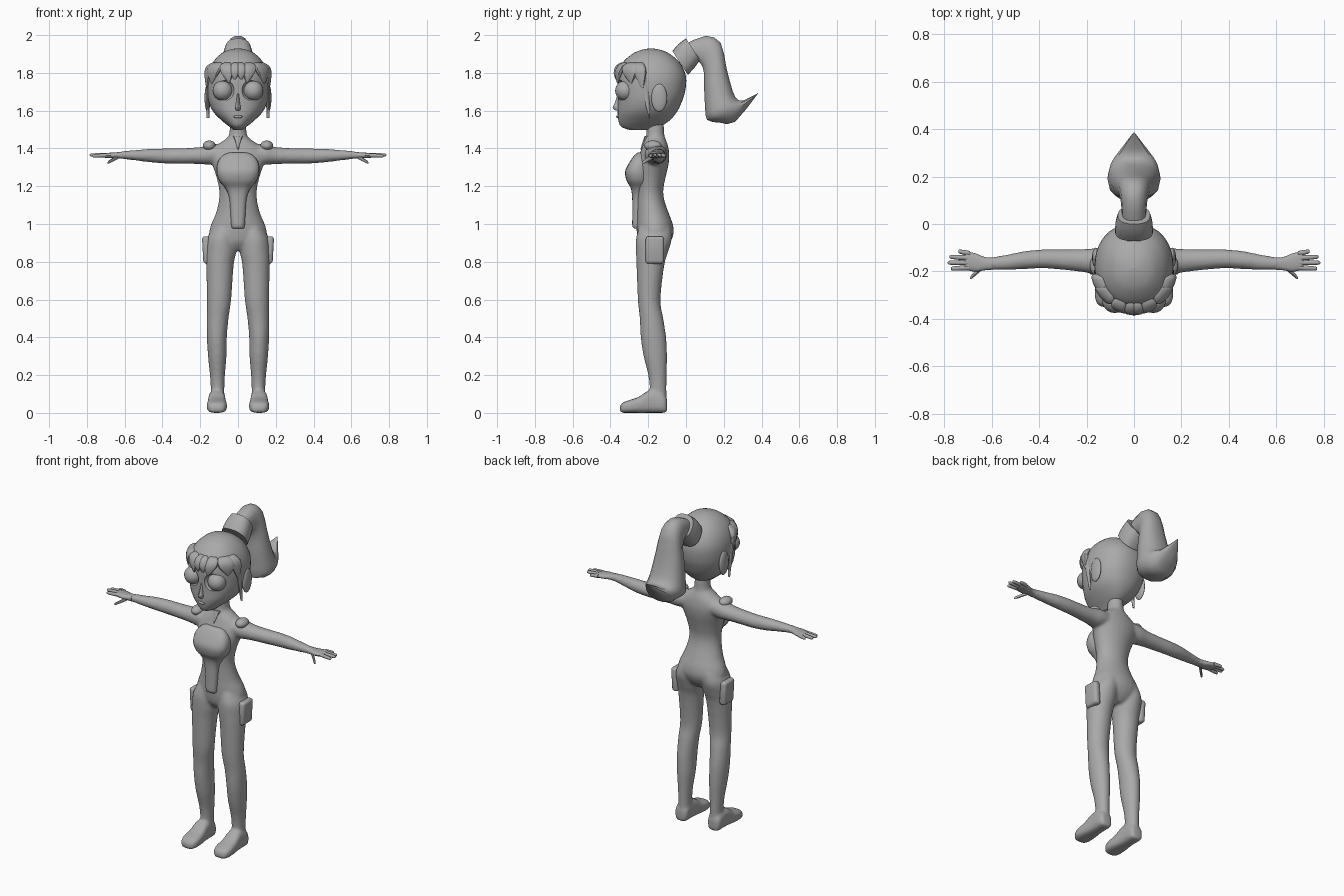
import bpy, bmesh, math
from mathutils import Vector

cube = bpy.data.objects.get("Cube")
if cube:
    bpy.data.objects.remove(cube)

grey = bpy.data.materials.new("plain grey")
grey.use_nodes = True
grey.diffuse_color = (0.4, 0.4, 0.4, 1)
grey.node_tree.nodes["Principled BSDF"].inputs["Base Color"].default_value = (0.4, 0.4, 0.4, 1)


# --- helpers: a section is (centre, half axis u, half axis v) ---
def sec(c, u, v):
    return Vector(c), Vector(u), Vector(v)


def level(z, front, back, hw, x=0):
    return sec((x, (front + back) / 2, z), (hw, 0, 0), (0, (back - front) / 2, 0))


def across(x, y, z, ry, rz, s=1):
    return sec((x * s, y, z), (0, ry, 0), (0, 0, rz))


def slanted(y1, z1, y2, z2, hw):
    return sec((0, (y1 + y2) / 2, (z1 + z2) / 2), (hw, 0, 0), (0, (y2 - y1) / 2, (z2 - z1) / 2))


def on_head(t, z, hw, depth, push=0.0):
    sn, cs = math.sin(t), math.cos(t)
    c = ((0.16 + push) * sn, -0.18 - (0.18 + push) * cs, z)
    return sec(c, (hw * cs, hw * sn, 0), (depth * sn, -depth * cs, 0))


def spline(a, b, c, d, t):
    return 0.5 * (2 * b + (c - a) * t + (2 * a - 5 * b + 4 * c - d) * t * t
                  + (3 * b - a - 3 * c + d) * t ** 3)


def power(w, p):
    return math.copysign(abs(w) ** (2 / p), w)


def loft(bm, secs, n=24, steps=4, p=2.0):
    dense = []
    last = len(secs) - 1
    for i in range(last):
        four = [secs[max(0, min(last, i + k))] for k in (-1, 0, 1, 2)]
        dense += [[spline(*(q[j] for q in four), s / steps) for j in range(3)] for s in range(steps)]
    dense.append(secs[-1])
    rings = []
    for c, u, v in dense:
        angles = [math.tau * k / n for k in range(n)]
        rings.append([bm.verts.new(c + u * power(math.cos(a), p) + v * power(math.sin(a), p)) for a in angles])
    faces = [bm.faces.new(rings[0]), bm.faces.new(rings[-1])]
    for r0, r1 in zip(rings, rings[1:]):
        for k in range(n):
            faces.append(bm.faces.new((r0[k], r0[(k + 1) % n], r1[(k + 1) % n], r1[k])))
    bmesh.ops.recalc_face_normals(bm, faces=faces)


def activate(ob):
    bpy.ops.object.select_all(action='DESELECT')
    ob.select_set(True)
    bpy.context.view_layer.objects.active = ob


def apply_mod(ob, kind, **settings):
    activate(ob)
    mod = ob.modifiers.new(kind.title(), kind)
    for key, value in settings.items():
        setattr(mod, key, value)
    bpy.ops.object.modifier_apply(modifier=mod.name)


def finish(name, bm, mirror=False, angle=40):
    me = bpy.data.meshes.new(name)
    bm.to_mesh(me)
    bm.free()
    ob = bpy.data.objects.new(name, me)
    bpy.context.collection.objects.link(ob)
    me.materials.append(grey)
    if mirror:
        apply_mod(ob, 'MIRROR', use_mirror_merge=False)
    activate(ob)
    bpy.ops.object.shade_smooth_by_angle(angle=math.radians(angle))
    return ob


def part(name, secs, mirror=False, **kw):
    bm = bmesh.new()
    loft(bm, secs, **kw)
    return finish(name, bm, mirror)


def ellipsoid(name, c, r, mirror=False):
    bm = bmesh.new()
    bmesh.ops.create_uvsphere(bm, u_segments=24, v_segments=16, radius=1)
    bmesh.ops.scale(bm, vec=r, verts=bm.verts)
    bmesh.ops.translate(bm, vec=c, verts=bm.verts)
    return finish(name, bm, mirror)


# --- body: torso, legs, feet and arms fused into one skin ---
bm = bmesh.new()
loft(bm, [level(*q) for q in (
    (.86, -.22, -.12, .05), (.90, -.25, -.085, .12), (.95, -.26, -.065, .152), (1.0, -.262, -.07, .142),
    (1.05, -.262, -.088, .12), (1.12, -.262, -.113, .102), (1.18, -.263, -.12, .1), (1.25, -.27, -.107, .115),
    (1.31, -.265, -.093, .135), (1.36, -.25, -.088, .15), (1.4, -.235, -.092, .135), (1.43, -.225, -.1, .095),
    (1.455, -.215, -.11, .06), (1.48, -.21, -.115, .046), (1.58, -.21, -.12, .042))])
for s in (1, -1):
    loft(bm, [level(z, f, b, hw, x * s) for z, f, b, hw, x in (
        (.98, -.25, -.08, .06, .075), (.92, -.265, -.075, .078, .087), (.85, -.265, -.095, .08, .09),
        (.78, -.262, -.115, .073, .096), (.6, -.255, -.135, .064, .1), (.5, -.245, -.12, .058, .108),
        (.4, -.24, -.105, .053, .112), (.3, -.225, -.1, .049, .11), (.2, -.2, -.102, .04, .109),
        (.12, -.192, -.103, .036, .108), (.02, -.195, -.1, .038, .108))])
    loft(bm, [sec((.112 * s, y, h / 2), (hw, 0, 0), (0, 0, h / 2)) for y, h, hw in (
        (-.1, .07, .03), (-.12, .1, .042), (-.19, .12, .045), (-.25, .085, .051),
        (-.3, .068, .054), (-.335, .055, .045), (-.35, .035, .025))], p=3)
    loft(bm, [across(*q, s) for q in (
        (.06, -.16, 1.375, .055, .045), (.14, -.16, 1.368, .06, .054), (.2, -.155, 1.362, .05, .045),
        (.3, -.15, 1.36, .043, .041), (.38, -.147, 1.36, .04, .04), (.46, -.152, 1.362, .038, .036),
        (.54, -.162, 1.364, .032, .028), (.62, -.168, 1.365, .026, .02))])
body = finish("body", bm)
apply_mod(body, 'REMESH', mode='VOXEL', voxel_size=.009)
apply_mod(body, 'SMOOTH', factor=.5, iterations=6)
activate(body)
bpy.ops.object.shade_smooth_by_angle(angle=math.radians(60))

# --- hands: palm, four fingers and a thumb ---
bm = bmesh.new()
loft(bm, [across(*q) for q in (
    (.6, -.168, 1.365, .026, .02), (.63, -.167, 1.364, .028, .017), (.665, -.163, 1.363, .038, .015),
    (.7, -.156, 1.363, .039, .013), (.715, -.156, 1.363, .032, .009))], n=16, p=2.4)
fingers = [((.69, -.125, 1.364), (.74, -.115, 1.362)), ((.7, -.143, 1.366), (.777, -.138, 1.364)),
           ((.7, -.163, 1.366), (.785, -.163, 1.365)), ((.695, -.184, 1.364), (.772, -.188, 1.36)),
           ((.635, -.178, 1.355), (.69, -.228, 1.325))]
for a, b in fingers:
    a, b = Vector(a), Vector(b)
    loft(bm, [sec(a.lerp(b, t), (0, r, 0), (0, 0, r)) for t, r in ((0, .011), (.6, .01), (.93, .008), (1, .003))],
         n=10, steps=2)
finish("hands", bm, mirror=True)

# --- head with carved eye sockets ---
head = part("head", [level(*q) for q in (
    (1.498, -.3, -.19, .025), (1.515, -.343, -.14, .045), (1.545, -.357, -.09, .083), (1.59, -.362, -.05, .128),
    (1.64, -.36, -.025, .153), (1.7, -.36, -.005, .164), (1.78, -.36, 0, .163), (1.85, -.338, -.03, .137),
    (1.9, -.285, -.085, .092), (1.922, -.235, -.135, .048), (1.93, -.19, -.18, .006))], n=40, p=2.2)
socket = ellipsoid("socket_cutter", (.081, -.366, 1.708), (.062, .045, .06), mirror=True)
socket.hide_render = True
apply_mod(head, 'BOOLEAN', object=socket, operation='DIFFERENCE', solver='EXACT')
bpy.data.objects.remove(socket)
activate(head)
bpy.ops.object.shade_smooth_by_angle(angle=math.radians(40))

# --- face ---
ellipsoid("eyes", (.081, -.322, 1.706), (.053, .053, .053), mirror=True)
part("nose", [level(1.6, -.372, -.34, .012), level(1.618, -.388, -.34, .014), level(1.64, -.377, -.34, .01),
              level(1.69, -.362, -.34, .006)], n=12)
ellipsoid("lips", (0, -.358, 1.568), (.024, .012, .008))
ellipsoid("ears", (.161, -.142, 1.668), (.016, .042, .074), mirror=True)

# --- hair: fringe, side locks, tie and ponytail ---
bm = bmesh.new()
for t0, t1, tip, hw in ((.1, .1, 1.765, .024), (.42, .28, 1.75, .034), (.85, .95, 1.745, .046), (1.15, 1.3, 1.715, .036)):
    tm = (t0 + t1) / 2
    loft(bm, [on_head(t0, 1.855, hw * .5, .006, -.022), on_head(t0, 1.838, hw, .018, -.006),
              on_head(tm, 1.8, hw, .016, .008), on_head(t1, tip, .004, .004, .01)], n=12, steps=2, p=2.6)
finish("fringe", bm, mirror=True)
part("side_locks", [sec((.16, y, z), (.008, 0, 0), (0, d, 0)) for y, z, d in (
    (-.235, 1.81, .012), (-.222, 1.74, .018), (-.208, 1.66, .014), (-.198, 1.6, .009), (-.194, 1.562, .003))],
    mirror=True, n=10)
part("hair_tie", [slanted(-.072, 1.915, .01, 1.79, .08), slanted(-.04, 1.953, .045, 1.828, .078),
                  slanted(0, 1.982, .074, 1.868, .068)], steps=2, p=2.5)
part("ponytail", [slanted(*q) for q in (
    (.0, 1.955, .06, 1.87, .05), (.105, 1.998, .088, 1.83, .056), (.185, 1.96, .095, 1.775, .068),
    (.215, 1.83, .095, 1.71, .086), (.25, 1.7, .1, 1.61, .104), (.275, 1.66, .11, 1.55, .112),
    (.295, 1.655, .18, 1.535, .1), (.32, 1.662, .26, 1.54, .07), (.385, 1.695, .38, 1.69, .004))],
    n=14, steps=2, p=2.4)

# --- suit details ---
part("chest_plate", [level(*q) for q in (
    (1.378, -.255, -.22, .045), (1.365, -.272, -.21, .078), (1.33, -.298, -.2, .106), (1.28, -.322, -.19, .114),
    (1.23, -.315, -.19, .1), (1.19, -.293, -.2, .068), (1.14, -.285, -.21, .047), (1.05, -.284, -.21, .04),
    (.99, -.284, -.21, .036), (.975, -.272, -.22, .03))], p=2.7)
part("collar_point", [level(1.395, -.242, -.225, .003), level(1.43, -.232, -.21, .013),
                      level(1.465, -.22, -.19, .026)], n=10, steps=2)
ellipsoid("shoulder_pads", (.152, -.175, 1.414), (.034, .046, .028), mirror=True)

bm = bmesh.new()
bmesh.ops.create_cube(bm, size=1)
bmesh.ops.scale(bm, vec=(.042, .098, .145), verts=bm.verts)
bmesh.ops.translate(bm, vec=(.17, -.165, .862), verts=bm.verts)
for v in bm.verts:
    if v.co.z < .86:
        v.co.x -= .008
bmesh.ops.bevel(bm, geom=bm.edges[:], offset=.016, segments=3, affect='EDGES', profile=.5)
finish("thigh_pouches", bm, mirror=True)
